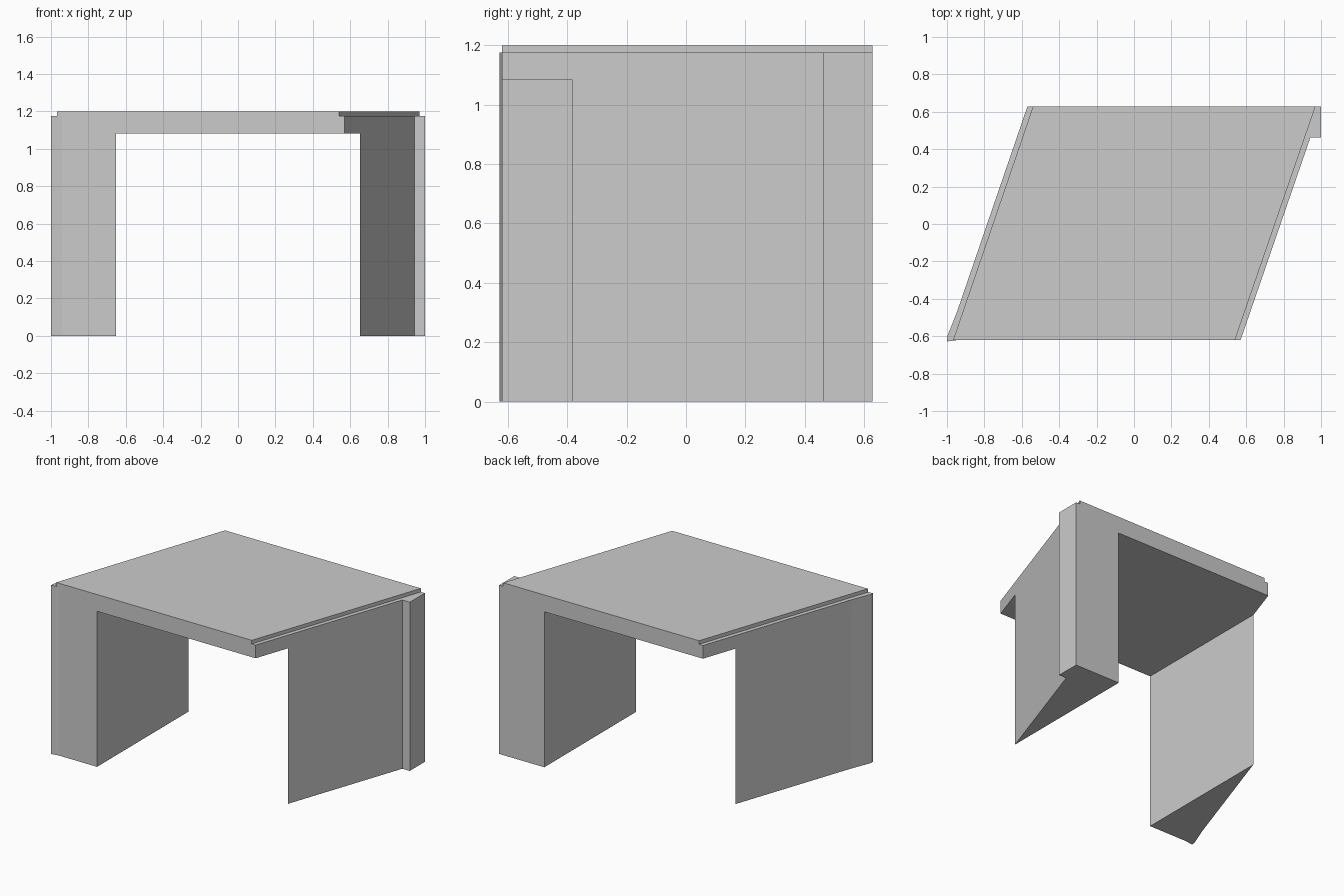
import bpy
import bmesh

if "Cube" in bpy.data.objects:
    bpy.data.objects.remove(bpy.data.objects["Cube"])


def prism(name, plan, z0, z1):
    """Extrude a counter-clockwise plan outline from z0 to z1."""
    bm = bmesh.new()
    base = bm.faces.new([bm.verts.new((x, y, z0)) for x, y in plan])
    top = bmesh.ops.extrude_face_region(bm, geom=[base])
    verts = [v for v in top["geom"] if isinstance(v, bmesh.types.BMVert)]
    bmesh.ops.translate(bm, verts=verts, vec=(0, 0, z1 - z0))
    bmesh.ops.recalc_face_normals(bm, faces=bm.faces)
    mesh = bpy.data.meshes.new(name)
    bm.to_mesh(mesh)
    bm.free()
    obj = bpy.data.objects.new(name, mesh)
    bpy.context.collection.objects.link(obj)
    return obj


UNDER, LEDGE, TOP = 1.083, 1.175, 1.2
FRONT, BACK = -0.62, 0.628

# Slanted roof slab and the slightly narrower cover on it
prism("roof_slab", [(-0.998, FRONT), (0.57, FRONT), (1.0, BACK), (-0.57, BACK)], UNDER, LEDGE)
prism("roof_cover", [(-0.967, FRONT), (0.54, FRONT), (0.97, BACK), (-0.54, BACK)], LEDGE, TOP)

# Wedge-shaped walls: straight inner face, slanted outer face
prism("left_wall", [(-0.998, FRONT), (-0.652, FRONT), (-0.652, 0.385)], 0, UNDER)
prism("right_wall", [(0.652, BACK), (0.652, -0.382), (1.0, BACK)], 0, UNDER)

# Corner posts projecting past the slanted faces
prism("right_corner_post", [(0.942, 0.462), (1.0, 0.462), (1.0, BACK)], 0, LEDGE)
prism("left_corner_post", [(-1.0, -0.628), (-0.94, FRONT), (-0.945, -0.466), (-1.0, -0.605)], 0, LEDGE)
